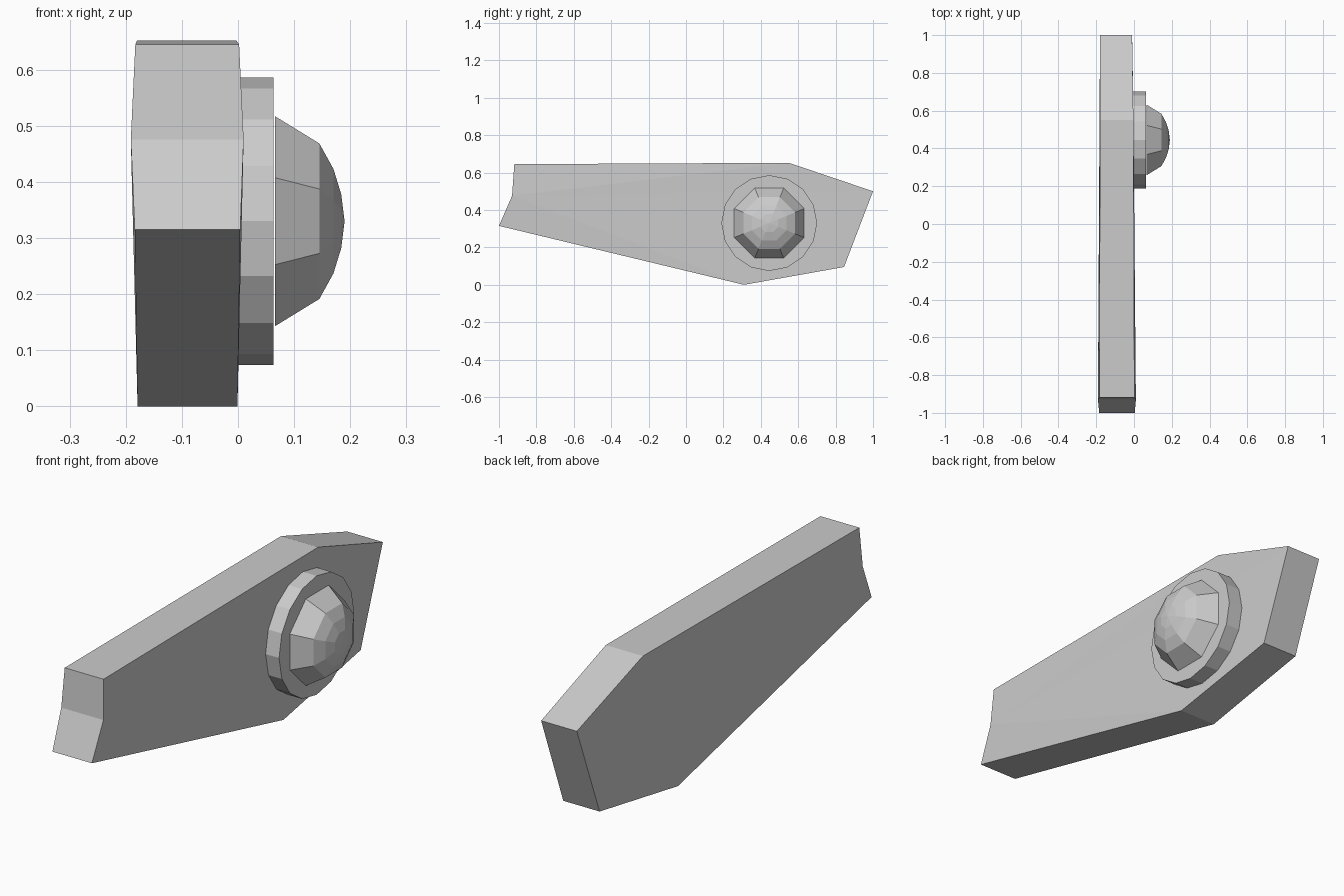
import bpy, bmesh, math

if "Cube" in bpy.data.objects:
    bpy.data.objects.remove(bpy.data.objects["Cube"])

CY, CZ = 0.445, 0.33  # axis of the round boss


def finish(bm, name):
    bmesh.ops.recalc_face_normals(bm, faces=bm.faces)
    mesh = bpy.data.meshes.new(name)
    bm.to_mesh(mesh)
    bm.free()
    obj = bpy.data.objects.new(name, mesh)
    bpy.context.collection.objects.link(obj)
    return obj


def ring(bm, x, radius, sides, offset=0.0):
    angles = [offset + 2 * math.pi * i / sides for i in range(sides)]
    return [bm.verts.new((x, CY + radius * math.cos(a), CZ + radius * math.sin(a)))
            for a in angles]


def bridge(bm, a, b):
    n = len(a)
    for i in range(n):
        j = (i + 1) % n
        bm.faces.new((a[i], a[j], b[j], b[i]))


# Tapered plate: y, z, left x, right x for each outline corner
outline = [
    (-1.0, 0.315, -0.184, 0.004),
    (-0.93, 0.476, -0.191, 0.010),
    (-0.918, 0.645, -0.183, 0.002),
    (0.55, 0.652, -0.180, -0.003),
    (1.0, 0.50, -0.180, -0.010),
    (0.845, 0.095, -0.180, -0.007),
    (0.31, 0.0, -0.179, -0.001),
]
bm = bmesh.new()
left = [bm.verts.new((xl, y, z)) for y, z, xl, xr in outline]
right = [bm.verts.new((xr, y, z)) for y, z, xl, xr in outline]
bridge(bm, left, right)
for side in (left, right):
    # fan from the notch corner keeps the slightly warped sides tidy
    for i in range(2, 7):
        bm.faces.new((side[1], side[i], side[(i + 1) % 7]))
finish(bm, "tapered_plate")

# Sixteen-sided disc on the right face
bm = bmesh.new()
back = ring(bm, -0.006, 0.256, 16)
front = ring(bm, 0.063, 0.256, 16)
bridge(bm, back, front)
bm.faces.new(back)
bm.faces.new(front)
finish(bm, "round_disc")

# Eight-sided faceted dome
bm = bmesh.new()
rings = [ring(bm, x, r, 8, math.pi / 8) for x, r in
         ((0.066, 0.2025), (0.145, 0.150), (0.170, 0.101), (0.184, 0.052))]
for a, b in zip(rings, rings[1:]):
    bridge(bm, a, b)
tip = bm.verts.new((0.190, CY, CZ))
for i in range(8):
    bm.faces.new((rings[-1][i], rings[-1][(i + 1) % 8], tip))
finish(bm, "faceted_dome")
